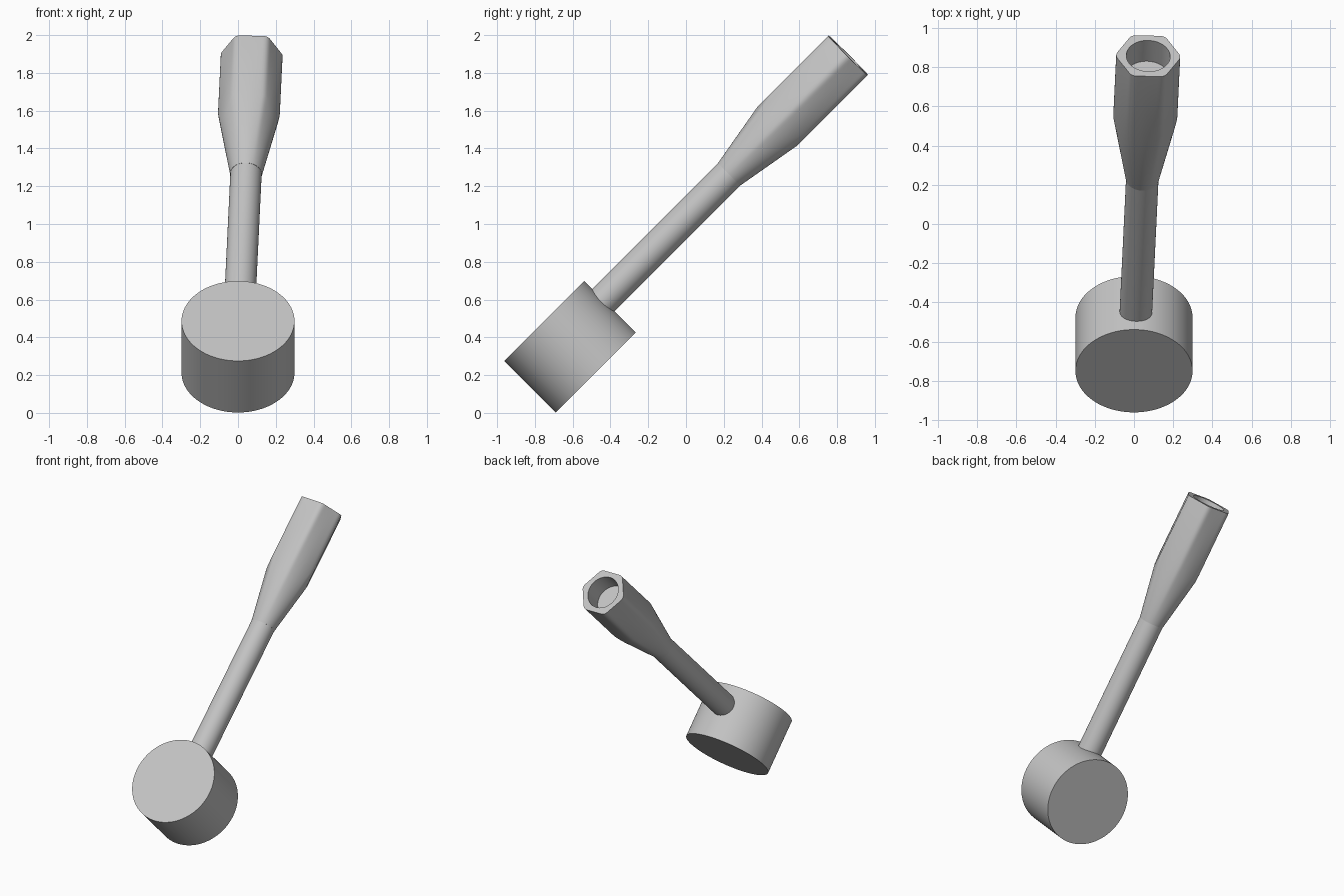
import bpy, bmesh, math
from mathutils import Matrix

cube = bpy.data.objects.get("Cube")
if cube:
    bpy.data.objects.remove(cube, do_unlink=True)

grey = bpy.data.materials.new("plain grey")
grey.use_nodes = True
grey.diffuse_color = (0.55, 0.55, 0.55, 1)
grey.node_tree.nodes["Principled BSDF"].inputs["Base Color"].default_value = grey.diffuse_color

SIDES = 96
# Tool frame: local z runs along the handle, local y along the head axis
FRAME = Matrix.Translation((0, -0.614, 0.35)) @ Matrix.Rotation(math.radians(-45), 4, 'X')
HANDLE = FRAME @ Matrix.Translation((0, -0.05, 0)) @ Matrix.Rotation(0.034, 4, 'Y')


def loft(name, rings, matrix):
    """Skin a stack of rings, each a function giving (radius, height) at an angle."""
    bm = bmesh.new()
    angles = [2 * math.pi * i / SIDES for i in range(SIDES)]
    rows = []
    for ring in rings:
        row = []
        for a in angles:
            r, h = ring(a)
            row.append(bm.verts.new((r * math.cos(a), r * math.sin(a), h)))
        rows.append(row)
    for low, high in zip(rows, rows[1:]):
        for i in range(SIDES):
            j = (i + 1) % SIDES
            bm.faces.new((low[i], low[j], high[j], high[i]))
    bm.faces.new(rows[0][::-1])
    bm.faces.new(rows[-1])
    mesh = bpy.data.meshes.new(name)
    bm.to_mesh(mesh)
    bm.free()
    obj = bpy.data.objects.new(name, mesh)
    bpy.context.collection.objects.link(obj)
    obj.matrix_world = matrix
    mesh.materials.append(grey)
    bpy.ops.object.select_all(action='DESELECT')
    obj.select_set(True)
    bpy.context.view_layer.objects.active = obj
    bpy.ops.object.shade_smooth_by_angle(angle=math.radians(25))
    return obj


def circle(r, h):
    return lambda a: (r, h)


# Hexagonal grip with rounded corners, cut by a taper cone
APOTHEM, FILLET = 0.147, 0.04
NECK_R, NECK_T, SLOPE, TOP = 0.084, 1.244, 0.176, 2.133


def hex_radius(a):
    off = (a + math.pi / 6) % (math.pi / 3) - math.pi / 6   # angle from nearest corner
    flat = APOTHEM / math.cos(math.pi / 6 - abs(off))
    centre = (APOTHEM - FILLET) / math.cos(math.pi / 6)
    reach = FILLET ** 2 - (centre * math.sin(off)) ** 2
    if reach <= 0:
        return flat
    arc = centre * math.cos(off) + math.sqrt(reach)
    # the arc only applies between its two tangent points
    turn = math.atan2(arc * math.sin(abs(off)), arc * math.cos(off) - centre)
    return arc if turn < math.pi / 6 else flat


def shoulder(a):
    r = hex_radius(a)
    return r, NECK_T + (r - NECK_R) / SLOPE


# Head: short drum lying across the handle
loft("head", [circle(0.299, -0.193), circle(0.299, 0.193)],
     FRAME @ Matrix.Rotation(math.radians(90), 4, 'X'))

# Shaft: round rod from the head into the grip
loft("shaft", [circle(0.083, 0.05), circle(0.083, NECK_T + 0.02)], HANDLE)

# Grip: cone, hexagonal body, rim and blind bore
loft("grip", [circle(NECK_R, NECK_T), shoulder,
              lambda a: (hex_radius(a), TOP),
              circle(0.112, TOP), circle(0.112, TOP - 0.15)], HANDLE)
